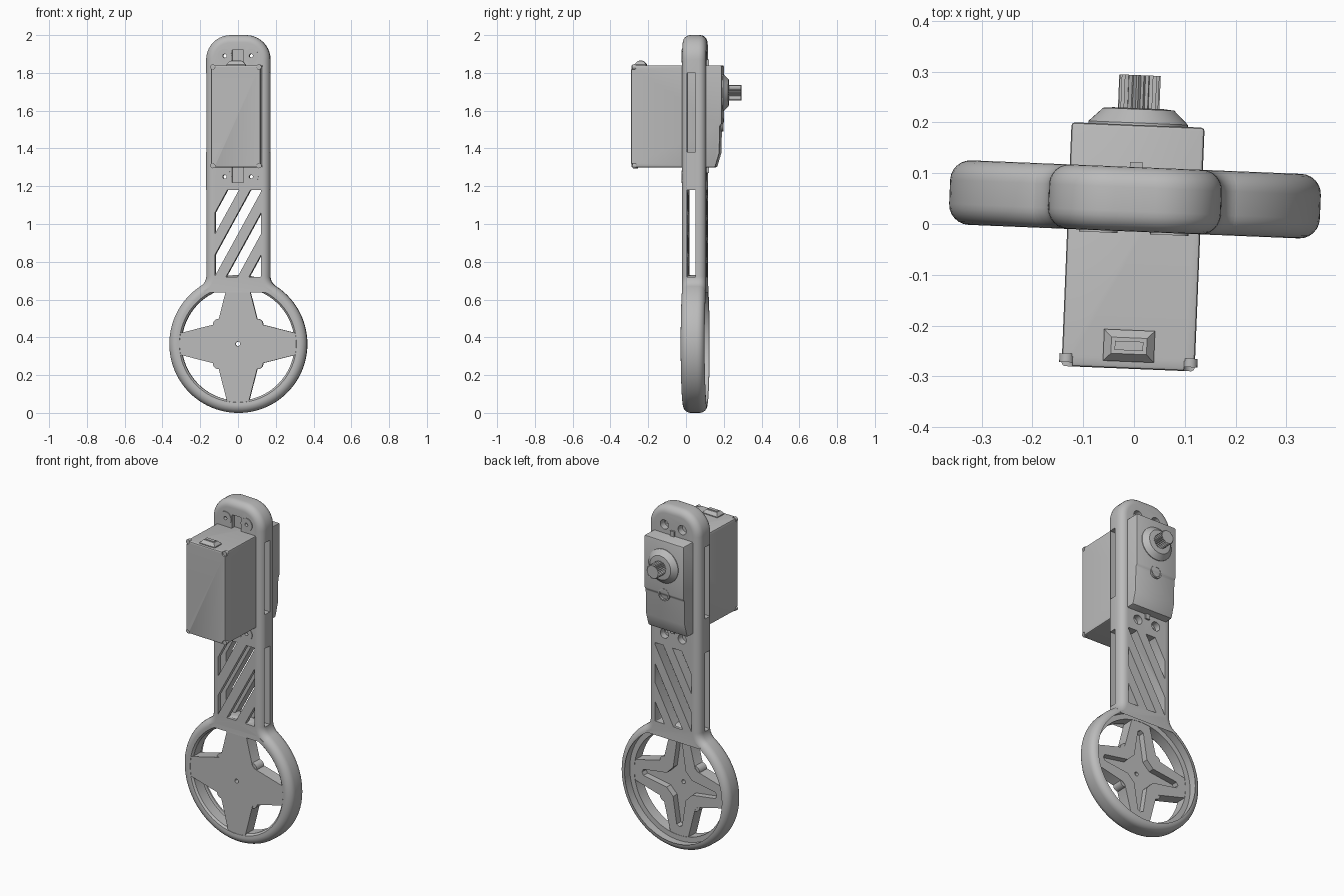
import bpy, bmesh
from math import sin, cos, pi, radians, hypot, atan2
from mathutils import Matrix

if "Cube" in bpy.data.objects:
    bpy.data.objects.remove(bpy.data.objects["Cube"])

grey = bpy.data.materials.new("plain grey")
grey.use_nodes = True
COLOUR = (0.5, 0.5, 0.5, 1)
grey.diffuse_color = COLOUR
grey.node_tree.nodes["Principled BSDF"].inputs["Base Color"].default_value = COLOUR

FRONT, BACK = -0.015, 0.112      # depth of the arm
HUB_Z, RING_R = 0.365, 0.365
HALF_W, FILLET = 0.17, 0.04
TURN = Matrix.Rotation(radians(-2.35), 4, 'Z')
parts = []


def loft(name, layers, closed=False):
    """Skin a stack of equal-length point loops; cap the ends unless closed."""
    bm = bmesh.new()
    rings = [[bm.verts.new(p) for p in layer] for layer in layers]
    n = len(rings[0])
    pairs = list(zip(rings, rings[1:])) + ([(rings[-1], rings[0])] if closed else [])
    for a, b in pairs:
        for i in range(n):
            j = (i + 1) % n
            bm.faces.new((a[i], a[j], b[j], b[i]))
    if not closed:
        bm.faces.new(rings[0])
        bm.faces.new(rings[-1])
    bmesh.ops.recalc_face_normals(bm, faces=bm.faces)
    mesh = bpy.data.meshes.new(name)
    bm.to_mesh(mesh)
    bm.free()
    obj = bpy.data.objects.new(name, mesh)
    bpy.context.collection.objects.link(obj)
    mesh.materials.append(grey)
    parts.append(obj)
    return obj


def prism(name, pts, y0, y1):
    return loft(name, [[(x, y, z) for x, z in pts] for y in (y0, y1)])


def circle(r, x=0, z=0, n=32):
    return [(x + r * cos(2 * pi * i / n), z + r * sin(2 * pi * i / n)) for i in range(n)]


def lathe(name, profile, x=0, z=0, n=32, closed=False):
    return loft(name, [[(px, y, pz) for px, pz in circle(r, x, z, n)] for r, y in profile], closed)


def rect(x0, x1, z0, z1):
    return [(x0, z0), (x1, z0), (x1, z1), (x0, z1)]


def box(name, x, y, z):
    return prism(name, rect(*x, *z), *y)


def arc(cx, cz, r, a0, a1, n):
    return [(cx + r * cos(radians(a0 + (a1 - a0) * i / n)),
             cz + r * sin(radians(a0 + (a1 - a0) * i / n))) for i in range(n + 1)]


def bake(obj):
    dg = bpy.context.evaluated_depsgraph_get()
    mesh = bpy.data.meshes.new_from_object(obj.evaluated_get(dg))
    obj.modifiers.clear()
    obj.data = mesh


def cut(obj, cutters):
    for c in cutters:
        mod = obj.modifiers.new("cut", 'BOOLEAN')
        mod.operation, mod.solver, mod.object = 'DIFFERENCE', 'EXACT', c
    bake(obj)
    for c in cutters:
        parts.remove(c)
        bpy.data.objects.remove(c)


def bevel(obj, width, segments=2):
    mod = obj.modifiers.new("bevel", 'BEVEL')
    mod.width, mod.segments, mod.limit_method = width, segments, 'ANGLE'
    bake(obj)


def clip(pts, limit, side):
    """Keep the part of a polygon where side * x <= limit."""
    out = []
    for (x0, z0), (x1, z1) in zip(pts, pts[1:] + pts[:1]):
        a, b = limit - side * x0, limit - side * x1
        if a >= 0:
            out.append((x0, z0))
        if a * b < 0:
            t = a / (a - b)
            out.append((x0 + t * (x1 - x0), z0 + t * (z1 - z0)))
    return out


# Arm: rounded strap that flares into the ring
def arm_outline(inset):
    flare = 0.06
    cx = HALF_W + flare
    rise = ((RING_R + flare) ** 2 - cx ** 2) ** 0.5
    lean = atan2(rise, cx) * 180 / pi
    corner = 0.13
    right = arc(cx, HUB_Z + rise, flare + inset, 180 + lean, 180, 8)
    right += arc(HALF_W - corner, 2 - corner, corner - inset, 0, 90, 10)
    left = [(-x, z) for x, z in reversed(right)]
    return right + left + arc(0, HUB_Z, 0.335, 180 - lean, lean, 16)


def rounded_depth(steps=6):
    front = [(FILLET * (1 - sin(a)), FRONT + FILLET * (1 - cos(a)))
             for a in (pi / 2 * i / steps for i in range(steps + 1))]
    return front + [(d, FRONT + BACK - y) for d, y in reversed(front)]


depth = rounded_depth()
arm = loft("arm", [[(x, y, z) for x, z in arm_outline(d)] for d, y in depth])

# Diagonal openings, side slots, screw holes and ear pockets in the arm
z0, z1, slope, pitch = 0.72, 1.18, 1.83, 0.122
shift = (z1 - z0) / slope
cutters = []
for k in range(-2, 2):
    x = -0.063 + pitch * k
    para = [(x, z0), (x + 0.061, z0), (x + 0.061 + shift, z1), (x + shift, z1)]
    cutters.append(prism("opening", clip(clip(para, 0.122, 1), 0.122, -1), -0.1, 0.2))
for lo, hi in ((z0, z1), (1.38, 1.80)):
    cutters.append(box("side_slot", (-0.3, 0.3), (0.012, 0.056), (lo, hi)))
for end, sgn in ((1.84, 1), (1.30, -1)):
    cutters.append(box("ear_pocket", (-0.03, 0.03), (-0.1, 0.01),
                       sorted((end - 0.02 * sgn, end + 0.08 * sgn))))
    for x in (-0.07, 0.07):
        z = end + 0.05 * sgn
        cutters.append(lathe("pin_hole", [(0.01, -0.1), (0.01, 0.2)], x, z, 16))
        cutters.append(lathe("screw_hole", [(0.027, 0.075), (0.027, 0.2)], x * 0.85, z, 24))
cut(arm, cutters)

# Raised lobes around the pin holes
for end, sgn in ((1.84, 1), (1.30, -1)):
    for x in (-0.07, 0.07):
        lathe("ear_lobe", [(0.01, FRONT - 0.004), (0.038, FRONT - 0.004),
                           (0.038, FRONT + 0.01), (0.01, FRONT + 0.01)],
              x, end + 0.05 * sgn, 24, closed=True)

# Ring: rounded rim, stepped wider inside at the back
lip = 0.33
profile = [(RING_R - d, y) for d, y in depth if RING_R - d < RING_R + 1]
profile += [(lip, BACK - 0.003), (lip, 0.06), (0.30, 0.06), (0.30, FRONT + 0.012), (0.31, FRONT + 0.002)]
lathe("ring", profile, 0, HUB_Z, 96, closed=True)


# Four-armed star with a recess behind
def star(quarter):
    pts = []
    for q in range(4):
        c, s = cos(q * pi / 2), sin(q * pi / 2)
        pts += [(x * c - z * s, HUB_Z + x * s + z * c) for x, z in quarter]
    return pts


spokes = prism("star_spokes", star([(0.315, 0.055), (0.12, 0.105), (0.105, 0.12), (0.055, 0.315)]),
               FRONT + 0.003, 0.058)
recess = star([(0.24, -0.018), (0.25, 0), (0.24, 0.018), (0.085, 0.042), (0.042, 0.085)])
cut(spokes, [prism("recess", recess, 0.022, 0.2),
             lathe("axle_hole", [(0.012, -0.1), (0.012, 0.2)], 0, HUB_Z, 16)])
for sx in (-1, 1):
    for sz in (-1, 1):
        lathe("star_boss", [(0.03, FRONT + 0.006), (0.03, 0.055)], 0.103 * sx, HUB_Z + 0.103 * sz, 24)

# Motor housing: side profile swept across the width
side = [(-0.285, 1.30), (0.16, 1.30), (0.182, 1.375), (0.186, 1.52), (0.195, 1.53),
        (0.195, 1.84), (-0.285, 1.84)]
housing = loft("motor_housing", [[(x, y, z) for y, z in side] for x in (-0.131, 0.131)])
bevel(housing, 0.007)
cut(housing, [lathe("corner_notch", [(0.018, -0.4), (0.018, -0.265)], sx * 0.127, z, 20)
              for sx in (-1, 1) for z in (1.304, 1.836)])
for sx in (-1, 1):
    for z in (1.309, 1.831):
        lathe("housing_screw", [(0.014, -0.277), (0.014, -0.26)], sx * 0.122, z, 16)

# Cable outlet on top
loft("cable_outlet", [[(x, y - 0.24, z) for x, y in rect(-w, w, -d, d)]
                      for w, d, z in ((0.05, 0.031, 1.83), (0.05, 0.031, 1.845), (0.035, 0.016, 1.862))])
box("cable_slot", (-0.028, 0.028), (-0.249, -0.231), (1.85, 1.865))

# Output collar and toothed shaft
SHAFT_Z = 1.695
lathe("output_collar", [(0.098, 0.18), (0.098, 0.199), (0.07, 0.226), (0.05, 0.228)], 0, SHAFT_Z, 48)
teeth = [(r * cos(pi * i / 25), SHAFT_Z + r * sin(pi * i / 25))
         for i in range(50) for r in [0.041 if i % 2 else 0.035]]
prism("output_shaft", teeth, 0.2, 0.293)
lathe("cover_seam_arc", [(0.036, 0.18), (0.036, 0.197), (0.028, 0.197), (0.028, 0.18)],
      0, 1.525, 24, closed=True)
for lo, hi in ((1.83, 1.87), (1.27, 1.31)):
    box("locating_key", (-0.013, 0.013), (0.09, 0.122), (lo, hi))

# Turn the whole assembly slightly and set shading
bpy.ops.object.select_all(action='DESELECT')
for obj in parts:
    obj.data.transform(TURN)
    obj.select_set(True)
bpy.context.view_layer.objects.active = arm
bpy.ops.object.shade_smooth_by_angle(angle=radians(35))
